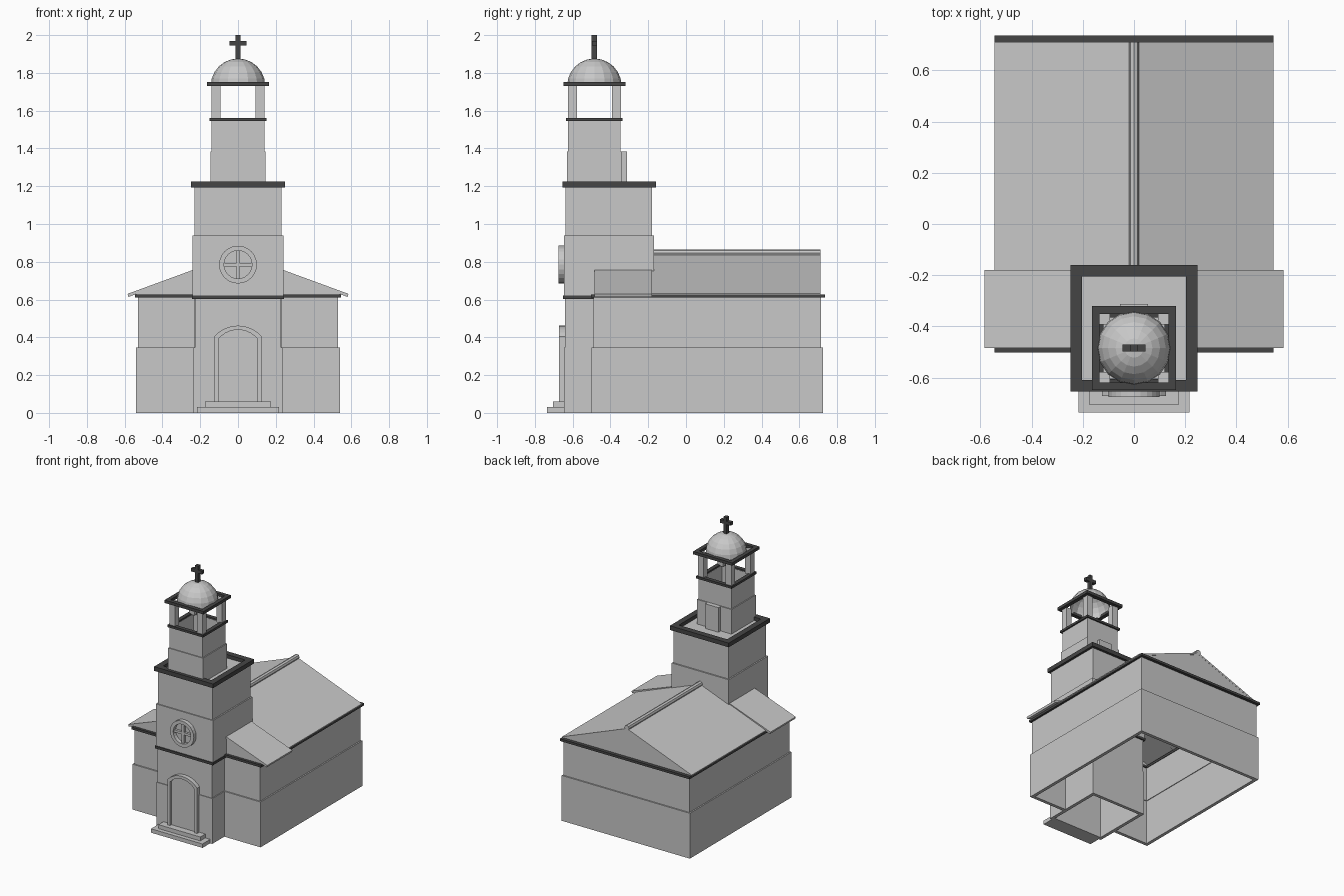
import bpy, bmesh, math

if "Cube" in bpy.data.objects:
    bpy.data.objects.remove(bpy.data.objects["Cube"])


def material(name, v):
    m = bpy.data.materials.new(name)
    m.diffuse_color = (v, v, v, 1)
    m.use_nodes = True
    m.node_tree.nodes["Principled BSDF"].inputs["Base Color"].default_value = m.diffuse_color
    return m


STONE = material("light grey stone", 0.58)
TRIM = material("dark grey trim", 0.06)


def finish(name, bm, mat):
    bmesh.ops.recalc_face_normals(bm, faces=bm.faces)
    me = bpy.data.meshes.new(name)
    bm.to_mesh(me)
    bm.free()
    me.materials.append(mat)
    ob = bpy.data.objects.new(name, me)
    bpy.context.collection.objects.link(ob)
    return ob


def place(p, w, axis):
    return (p[0], p[1], w) if axis == 'z' else (p[0], w, p[1])


def prism(name, pts, a, b, mat=STONE, axis='z'):
    """Polygon extruded from a to b along an axis."""
    bm = bmesh.new()
    lo = [bm.verts.new(place(p, a, axis)) for p in pts]
    hi = [bm.verts.new(place(p, b, axis)) for p in pts]
    bm.faces.new(lo)
    bm.faces.new(hi)
    for i in range(len(pts)):
        j = (i + 1) % len(pts)
        bm.faces.new((lo[i], lo[j], hi[j], hi[i]))
    return finish(name, bm, mat)


def band(name, outer, inner, a, b, mat=STONE, axis='z', closed=True):
    """Wall between two matching outlines, extruded from a to b."""
    bm = bmesh.new()
    rows = [[bm.verts.new(place(p, w, axis)) for p in pts]
            for pts, w in ((outer, a), (outer, b), (inner, b), (inner, a))]
    n = len(outer)
    for i in range(n if closed else n - 1):
        j = (i + 1) % n
        for k in range(4):
            r, s = rows[k], rows[(k + 1) % 4]
            bm.faces.new((r[i], r[j], s[j], s[i]))
    if not closed:
        for i in (0, n - 1):
            bm.faces.new([r[i] for r in rows])
    return finish(name, bm, mat)


def rect(x, y0, y1):
    return [(-x, y0), (x, y0), (x, y1), (-x, y1)]


def box(name, x0, x1, y0, y1, z0, z1, mat=STONE):
    return prism(name, [(x0, y0), (x1, y0), (x1, y1), (x0, y1)], z0, z1, mat)


def ring(name, x, y0, y1, z0, z1, t, mat=STONE):
    return band(name, rect(x, y0, y1), rect(x - t, y0 + t, y1 - t), z0, z1, mat)


def u_wall(name, x, y0, y1, z0, z1, t, mat=STONE):
    """Hall wall, open at the front where the tower stands."""
    def path(d):
        return [(-.23, y0 + d), (-x + d, y0 + d), (-x + d, y1 - d),
                (x - d, y1 - d), (x - d, y0 + d), (.23, y0 + d)]
    band(name, path(0), path(t), z0, z1, mat, closed=False)


# Hall walls and cornice
u_wall("hall_lower_wall", .54, -.50, .725, 0, .345, .025)
u_wall("hall_upper_wall", .53, -.49, .715, .345, .612, .02)
u_wall("hall_cornice", .546, -.503, .737, .61, .628, .04, TRIM)

# Main roof, back gable and ridge cap
band("main_roof", [(-.546, .633), (0, .842), (.546, .633)],
     [(-.546, .618), (0, .827), (.546, .618)], -.18, .712, STONE, 'y', False)
prism("back_gable", [(-.535, .625), (.535, .625), (0, .835)], .69, .711, STONE, 'y')
prism("ridge_cap", [(.02 * math.cos(i * math.pi / 4), .846 + .02 * math.sin(i * math.pi / 4))
                    for i in range(8)], -.18, .712, STONE, 'y')

# Side roofs next to the tower
for s, side in ((-1, "left"), (1, "right")):
    prism("front_roof_" + side, [(s * .23, .76), (s * .585, .63), (s * .58, .614), (s * .23, .742)],
          -.485, -.18, STONE, 'y')
    prism("front_gable_" + side, [(s * .23, .75), (s * .54, .635), (s * .54, .62), (s * .23, .62)],
          -.483, -.465, STONE, 'y')

# Main tower
ring("tower_base", .235, -.645, -.17, 0, .345, .025)
ring("tower_lower_wall", .228, -.64, -.175, .345, .61, .02)
ring("tower_band", .244, -.652, -.165, .603, .622, .03, TRIM)
ring("tower_middle_wall", .24, -.645, -.17, .62, .94, .025)
ring("tower_upper_wall", .23, -.637, -.18, .94, 1.2, .02)
box("tower_deck", -.22, .22, -.63, -.19, 1.185, 1.198)
ring("tower_cornice", .248, -.655, -.16, 1.193, 1.225, .045, TRIM)

# Upper tower with roof door
C = -.485
ring("belfry_lower_wall", .146, C - .146, C + .146, 1.195, 1.385, .02)
ring("belfry_upper_wall", .139, C - .139, C + .139, 1.385, 1.55, .02)
ring("belfry_band", .15, C - .15, C + .15, 1.545, 1.562, .03, TRIM)
box("roof_door", -.055, .055, C + .14, -.312, 1.195, 1.385)
for sx in (-1, 1):
    for sy in (-1, 1):
        xs = sorted((sx * .093, sx * .14))
        ys = sorted((C + sy * .093, C + sy * .14))
        box("belfry_pillar", *xs, *ys, 1.555, 1.735)
ring("belfry_cornice", .164, C - .164, C + .164, 1.73, 1.752, .03, TRIM)

# Low-poly dome, open underneath
bm = bmesh.new()
bmesh.ops.create_uvsphere(bm, u_segments=16, v_segments=12, radius=.144)
bmesh.ops.delete(bm, geom=[v for v in bm.verts if v.co.z < -.001], context='VERTS')
dome = finish("dome", bm, STONE)
dome.location = (0, C, 1.732)

# Cross
box("cross_post", -.013, .013, C - .014, C + .014, 1.865, 2.0, TRIM)
box("cross_arms", -.045, .045, C - .0135, C + .0135, 1.945, 1.97, TRIM)


# Door with arched frame
def arch(w, spring, top, z0=.055, n=10):
    h = top - spring
    r = (w * w + h * h) / (2 * h)
    a = math.asin(w / r)
    arc = [(r * math.sin(-a + 2 * a * i / n), top - r + r * math.cos(-a + 2 * a * i / n))
           for i in range(n + 1)]
    return [(-w, z0)] + arc + [(w, z0)]


band("door_frame", arch(.125, .405, .462), arch(.103, .392, .44), -.672, -.64, STONE, 'y', False)
prism("door_panel", arch(.105, .393, .442), -.655, -.64, STONE, 'y')
box("lower_step", -.217, .217, -.737, -.64, 0, .03)
box("upper_step", -.176, .176, -.705, -.64, .03, .06)


# Round window
def circle(r, n=24):
    return [(r * math.cos(2 * math.pi * i / n), .785 + r * math.sin(2 * math.pi * i / n))
            for i in range(n)]


band("window_ring", circle(.1), circle(.074), -.675, -.64, STONE, 'y')
box("window_bar_upright", -.009, .009, -.664, -.64, .71, .86)
box("window_bar_cross", -.075, .075, -.663, -.64, .776, .794)
